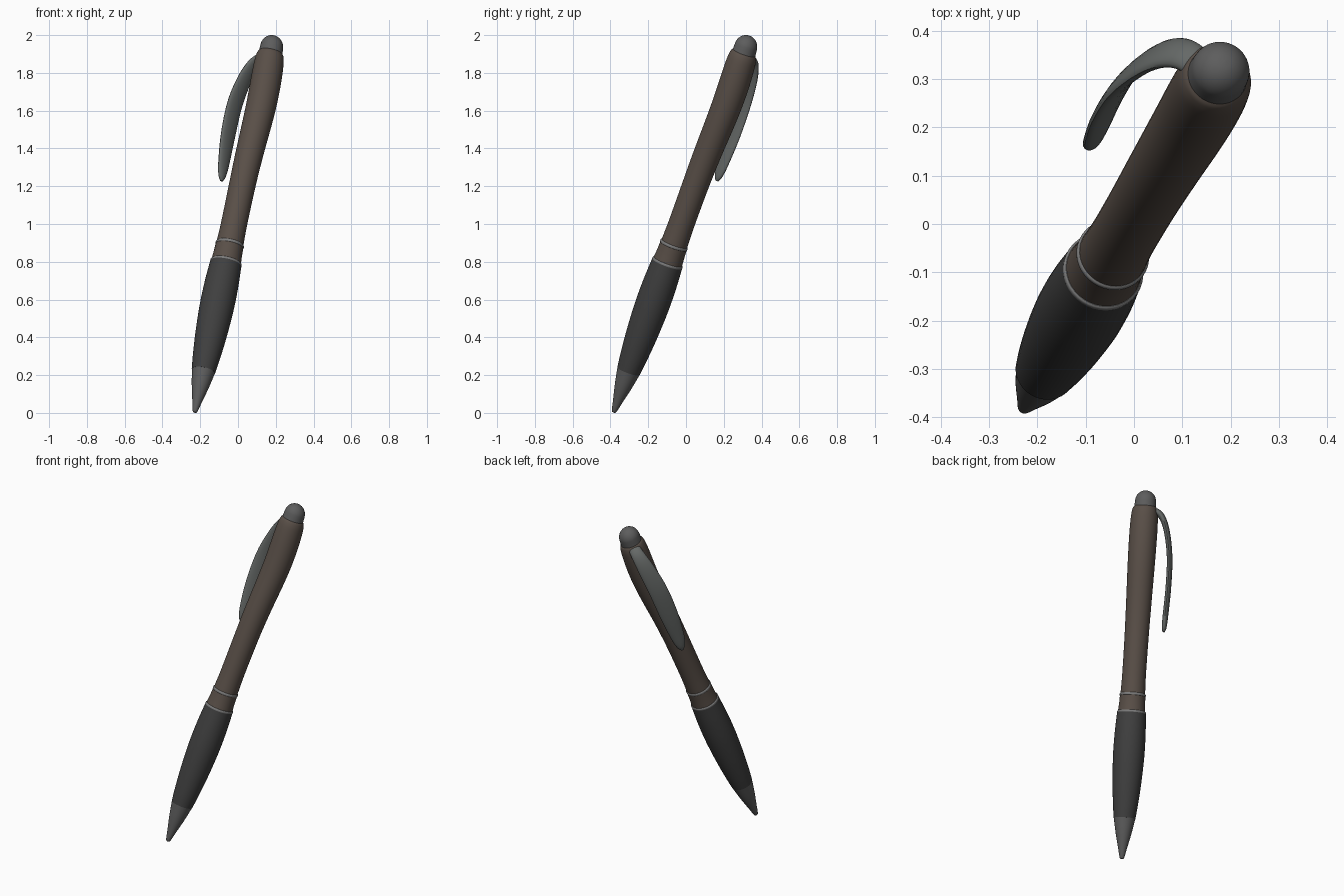
import bpy, bmesh, math
from mathutils import Vector

if "Cube" in bpy.data.objects:
    bpy.data.objects.remove(bpy.data.objects["Cube"])

TIP = Vector((-0.229, -0.383, 0.002))
TOP = Vector((0.187, 0.334, 1.997))
W = (TOP - TIP).normalized()                 # pen axis
LEN = (TOP - TIP).length
U = Vector((-0.72, 0.69, 0.0))
U = (U - W * U.dot(W)).normalized()          # clip side
V = W.cross(U)                               # clip width direction


def material(name, rgb):
    m = bpy.data.materials.new(name)
    m.diffuse_color = (*rgb, 1)
    m.use_nodes = True
    m.node_tree.nodes["Principled BSDF"].inputs["Base Color"].default_value = m.diffuse_color
    return m


BROWN = material("brown_barrel", (0.10, 0.078, 0.064))
DARK = material("dark_rubber", (0.05, 0.05, 0.05))
GREY = material("gunmetal", (0.11, 0.11, 0.11))
RING = material("ring_metal", (0.2, 0.2, 0.2))
STEEL = material("clip_metal", (0.13, 0.14, 0.135))


def catmull(pts, n):
    """Smooth samples through tuples of any size."""
    p = [Vector(q) for q in pts]
    p = [2 * p[0] - p[1]] + p + [2 * p[-1] - p[-2]]
    out = []
    for i in range(1, len(p) - 2):
        a, b, c, d = p[i - 1:i + 3]
        for k in range(n):
            t = k / n
            out.append(0.5 * (2 * b + (c - a) * t + (2 * a - 5 * b + 4 * c - d) * t * t
                              + (3 * b - a - 3 * c + d) * t ** 3))
    return out + [p[-2]]


def loft(name, rings, mat):
    """Skin a list of vertex rings and cap both ends."""
    bm = bmesh.new()
    loops = [[bm.verts.new(co) for co in r] for r in rings]
    n = len(loops[0])
    for a, b in zip(loops, loops[1:]):
        for i in range(n):
            j = (i + 1) % n
            bm.faces.new((a[i], a[j], b[j], b[i]))
    bm.faces.new(loops[0][::-1])
    bm.faces.new(loops[-1])
    bmesh.ops.recalc_face_normals(bm, faces=bm.faces[:])
    me = bpy.data.meshes.new(name)
    bm.to_mesh(me)
    bm.free()
    me.materials.append(mat)
    ob = bpy.data.objects.new(name, me)
    bpy.context.collection.objects.link(ob)
    bpy.ops.object.select_all(action='DESELECT')
    ob.select_set(True)
    bpy.context.view_layer.objects.active = ob
    bpy.ops.object.shade_smooth_by_angle(angle=math.radians(40))
    return ob


def axis_point(t):
    """Axis with the slight bow of the upper barrel."""
    bow = 0.018 * math.exp(-((t - 0.83) / 0.13) ** 2)
    return TIP + W * (t * LEN) - V * bow


def turned(name, profile, mat, n=6, sides=40):
    """Revolve (t along pen, radius) points about the pen axis."""
    rings = []
    for t, r in catmull(profile, n):
        c = axis_point(t)
        rings.append([c + (U * math.cos(a) + V * math.sin(a)) * r
                      for a in (2 * math.pi * i / sides for i in range(sides))])
    return loft(name, rings, mat)


# Writing end and rubber grip
turned("tip_cone", [(0, 0.004), (0.004, 0.013), (0.03, 0.026), (0.07, 0.046), (0.112, 0.063)], GREY)
turned("grip", [(0.11, 0.063), (0.15, 0.073), (0.21, 0.084), (0.28, 0.091), (0.34, 0.09), (0.395, 0.084)], DARK)

# Barrel with two thin rings
turned("collar", [(0.395, 0.080), (0.42, 0.076), (0.443, 0.074)], BROWN)
turned("barrel", [(0.443, 0.072), (0.5, 0.069), (0.6, 0.070), (0.7, 0.074), (0.8, 0.079), (0.88, 0.081),
                  (0.93, 0.078), (0.95, 0.071), (0.958, 0.06)], BROWN)
for name, t, r in (("lower_ring", 0.397, 0.080), ("upper_ring", 0.445, 0.072)):
    turned(name, [(t - 0.004, r), (t - 0.002, r + 0.004), (t + 0.002, r + 0.004), (t + 0.004, r)], RING, 3)

# Domed push cap
turned("push_cap", [(0.945, 0.064), (0.962, 0.062)]
       + [(0.970 + 0.030 * math.sin(a), 0.060 * math.cos(a) + 0.001)
          for a in (math.pi / 2 * i / 6 for i in range(7))], GREY, 3)

# Pocket clip: centre x, y, z, half width, half thickness
clip = [(0.155, 0.305, 1.885, 0.034, 0.020), (0.115, 0.345, 1.875, 0.036, 0.020),
        (0.075, 0.354, 1.835, 0.042, 0.018), (0.030, 0.338, 1.755, 0.050, 0.017),
        (-0.018, 0.300, 1.63, 0.055, 0.016), (-0.053, 0.246, 1.47, 0.053, 0.016),
        (-0.076, 0.193, 1.32, 0.040, 0.016), (-0.084, 0.172, 1.255, 0.025, 0.014),
        (-0.087, 0.163, 1.228, 0.008, 0.007)]
path = catmull(clip, 6)
rings = []
for i, p in enumerate(path):
    nxt, prv = path[min(i + 1, len(path) - 1)], path[max(i - 1, 0)]
    tangent = (Vector(nxt[:3]) - Vector(prv[:3])).normalized()
    side = (V - tangent * V.dot(tangent)).normalized()
    normal = tangent.cross(side)
    rings.append([Vector(p[:3]) + side * p[3] * math.cos(a) + normal * p[4] * math.sin(a)
                  for a in (2 * math.pi * k / 20 for k in range(20))])
loft("pocket_clip", rings, STEEL)
